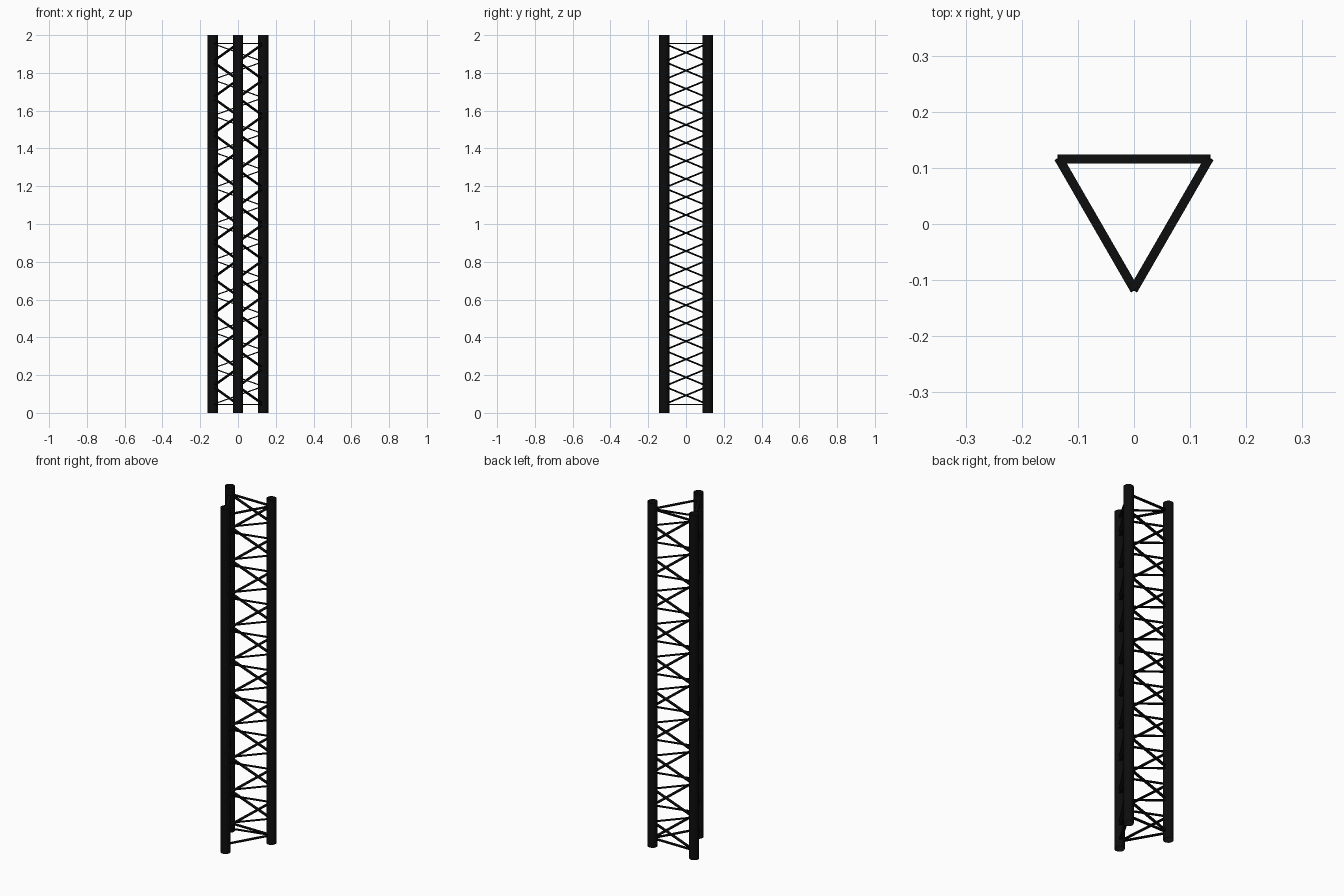
import bpy
import math
from mathutils import Vector, Matrix

cube = bpy.data.objects.get("Cube")
if cube:
    bpy.data.objects.remove(cube, do_unlink=True)

HEIGHT = 2.0
POST_RADIUS = 0.027
RING = 0.154            # distance of each post from the centre axis
LOW, HIGH = 0.045, 1.955
STEPS = 20              # zigzag segments on each side
STRIP_WIDTH, STRIP_DEPTH = 0.016, 0.006

black = bpy.data.materials.new("black_metal")
black.use_nodes = True
colour = (0.004, 0.004, 0.004, 1)
black.diffuse_color = colour
black.node_tree.nodes["Principled BSDF"].inputs["Base Color"].default_value = colour


def post(name, x, y):
    """Open-ended upright tube."""
    bpy.ops.mesh.primitive_cylinder_add(
        vertices=16, radius=POST_RADIUS, depth=HEIGHT,
        end_fill_type='NOTHING', location=(x, y, HEIGHT / 2))
    ob = bpy.context.object
    ob.name = name
    ob.data.materials.append(black)
    bpy.ops.object.shade_smooth_by_angle()


def strip(name, a, b):
    """Flat bar between two points, its wide side lying level."""
    along = (b - a).normalized()
    side = Vector((0, 0, 1)).cross(along).normalized()
    up = along.cross(side)
    bpy.ops.mesh.primitive_cube_add(size=1)
    ob = bpy.context.object
    ob.name = name
    size = Matrix.Diagonal(((b - a).length + 0.004, STRIP_WIDTH, STRIP_DEPTH, 1))
    turn = Matrix((along, side, up)).transposed().to_4x4()
    ob.data.transform(Matrix.Translation((a + b) / 2) @ turn @ size)
    ob.data.materials.append(black)


# Three posts on an equilateral triangle
names = ["back_left", "front", "back_right"]
corners = []
for i, name in enumerate(names):
    angle = math.radians(30 - 120 * i)
    x, y = RING * math.cos(angle), RING * math.sin(angle) + RING / 4
    corners.append((x, y))
    post(name + "_post", x, y)

# Level end bars and zigzag bracing on each side
for i in range(3):
    ends = (corners[i], corners[(i + 1) % 3])
    side = names[i] + "_side"
    for label, z in (("bottom", LOW), ("top", HIGH)):
        strip(f"{side}_{label}_bar", Vector((*ends[0], z)), Vector((*ends[1], z)))
    rise = (HIGH - LOW) / STEPS
    nodes = [Vector((*ends[k % 2], LOW + rise * k)) for k in range(STEPS + 1)]
    for k in range(STEPS):
        strip(f"{side}_brace_{k + 1}", nodes[k], nodes[k + 1])
